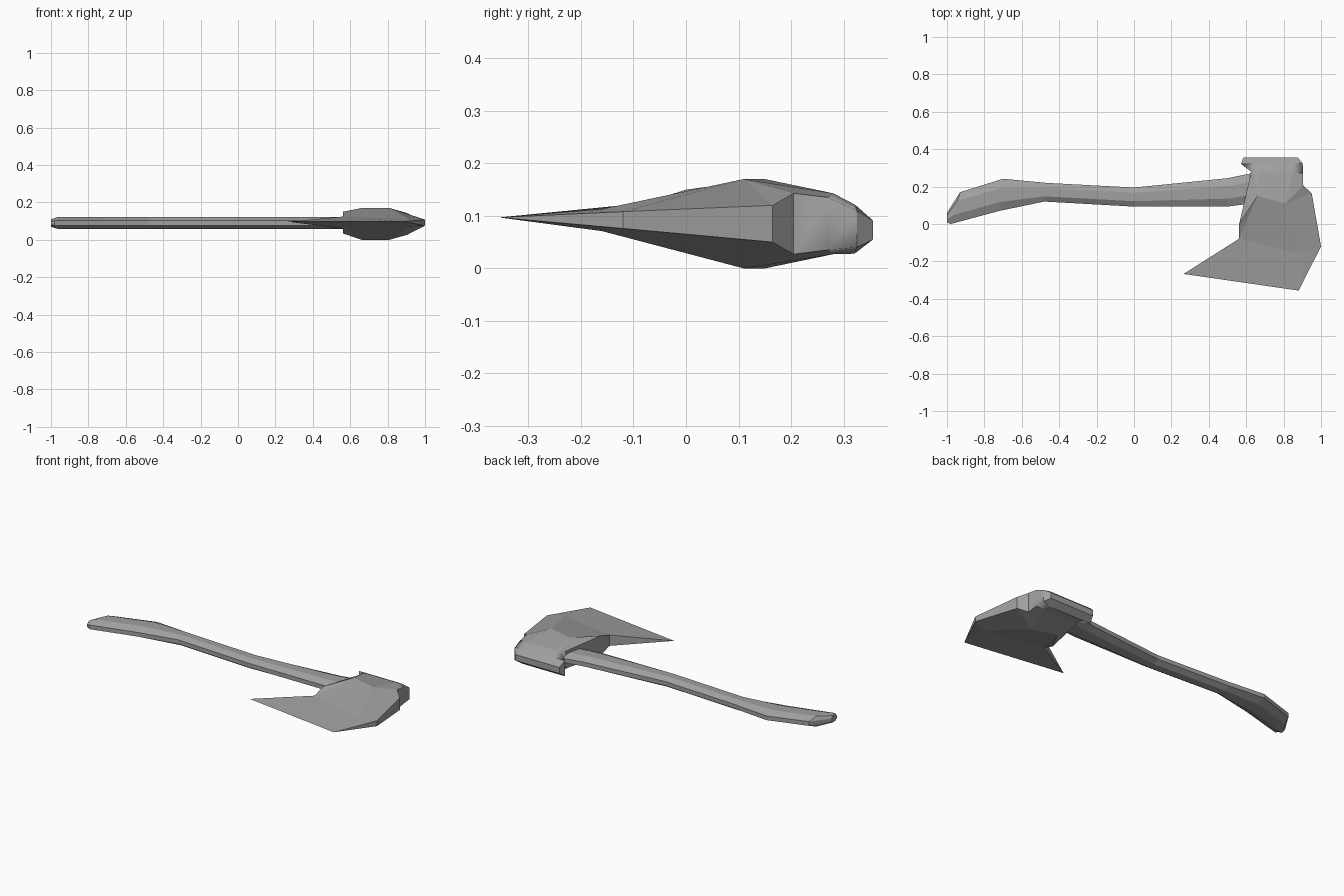
import bpy, bmesh

if "Cube" in bpy.data.objects:
    bpy.data.objects.remove(bpy.data.objects["Cube"])

steel = bpy.data.materials.new("dark_grey")
steel.diffuse_color = (.35, .35, .35, 1)
steel.use_nodes = True
steel.node_tree.nodes["Principled BSDF"].inputs["Base Color"].default_value = steel.diffuse_color


def loft(name, rings, smooth_above=None):
    """Skin a list of equal-length rings, merge collapsed points, cap the ends."""
    bm = bmesh.new()
    rows = [[bm.verts.new(p) for p in ring] for ring in rings]
    n = len(rows[0])
    for a, b in zip(rows, rows[1:]):
        for i in range(n):
            j = (i + 1) % n
            bm.faces.new((a[i], a[j], b[j], b[i]))
    bm.faces.new(rows[0])
    bmesh.ops.remove_doubles(bm, verts=bm.verts, dist=0.0005)
    bmesh.ops.holes_fill(bm, edges=[e for e in bm.edges if e.is_boundary])
    bmesh.ops.recalc_face_normals(bm, faces=bm.faces)
    for f in bm.faces:
        y = f.calc_center_median().y
        f.smooth = smooth_above is not None and smooth_above < y < .31
    mesh = bpy.data.meshes.new(name)
    bm.to_mesh(mesh)
    bm.free()
    mesh.materials.append(steel)
    obj = bpy.data.objects.new(name, mesh)
    bpy.context.collection.objects.link(obj)
    return obj


# Handle: octagonal section between a lower and an upper outline
section = [(0, -.4), (.28, -1), (.72, -1), (1, -.4), (1, .4), (.72, 1), (.28, 1), (0, .4)]
stations = [  # lower x, y, upper x, y, half thickness
    (-1.0, .01, -1.0, .06, .02),
    (-.98, .0, -.93, .17, .031),
    (-.72, .07, -.70, .242, .031),
    (-.48, .12, -.47, .22, .031),
    (0, .093, 0, .195, .031),
    (.50, .093, .50, .245, .031),
    (.70, .12, .70, .285, .031),
]
loft("handle", [[(lx + (ux - lx) * t, ly + (uy - ly) * t, .09 + h * s) for t, s in section]
                for lx, ly, ux, uy, h in stations])

# Head: each row gives left, two ridge and right points (x, y, half thickness)
ridge = [(.66, .15, .085), (.81, .11, .085)]
beard = (.56, -.08, .032)
tip, toe = (.265, -.267, 0), (.88, -.356, 0)
head_rows = [  # centre height, points
    (.073, [(.585, .356, .018), (.65, .356, .018), (.82, .356, .018), (.875, .356, .018)]),
    (.075, [(.572, .322, .046), (.65, .32, .047), (.85, .32, .047), (.902, .325, .035)]),
    (.085, [(.625, .28, .054), (.66, .28, .058), (.85, .28, .058), (.903, .27, .050)]),
    (.085, [(.62, .25, .052), *ridge, (.905, .205, .058)]),
    (.092, [(.562, .0, .058)]),
    (.092, [beard, beard, (.91, -.16, .021), (1.0, -.12, .016)]),
    (.097, [tip, tip, toe, toe]),
]
rings = [[(x, y, zc + h) for x, y, h in pts] + [(x, y, zc - h) for x, y, h in reversed(pts)]
         for zc, pts in head_rows]
# Cheek row: left corner plus the shared ridge and the right shoulder
shoulder = [*ridge, (.95, .165, .035)]
top, bottom = rings[4]
rings[4] = ([top] + [(x, y, .085 + h) for x, y, h in shoulder]
            + [(x, y, .085 - h) for x, y, h in reversed(shoulder)] + [bottom])
loft("axe_head", rings, smooth_above=.22)
